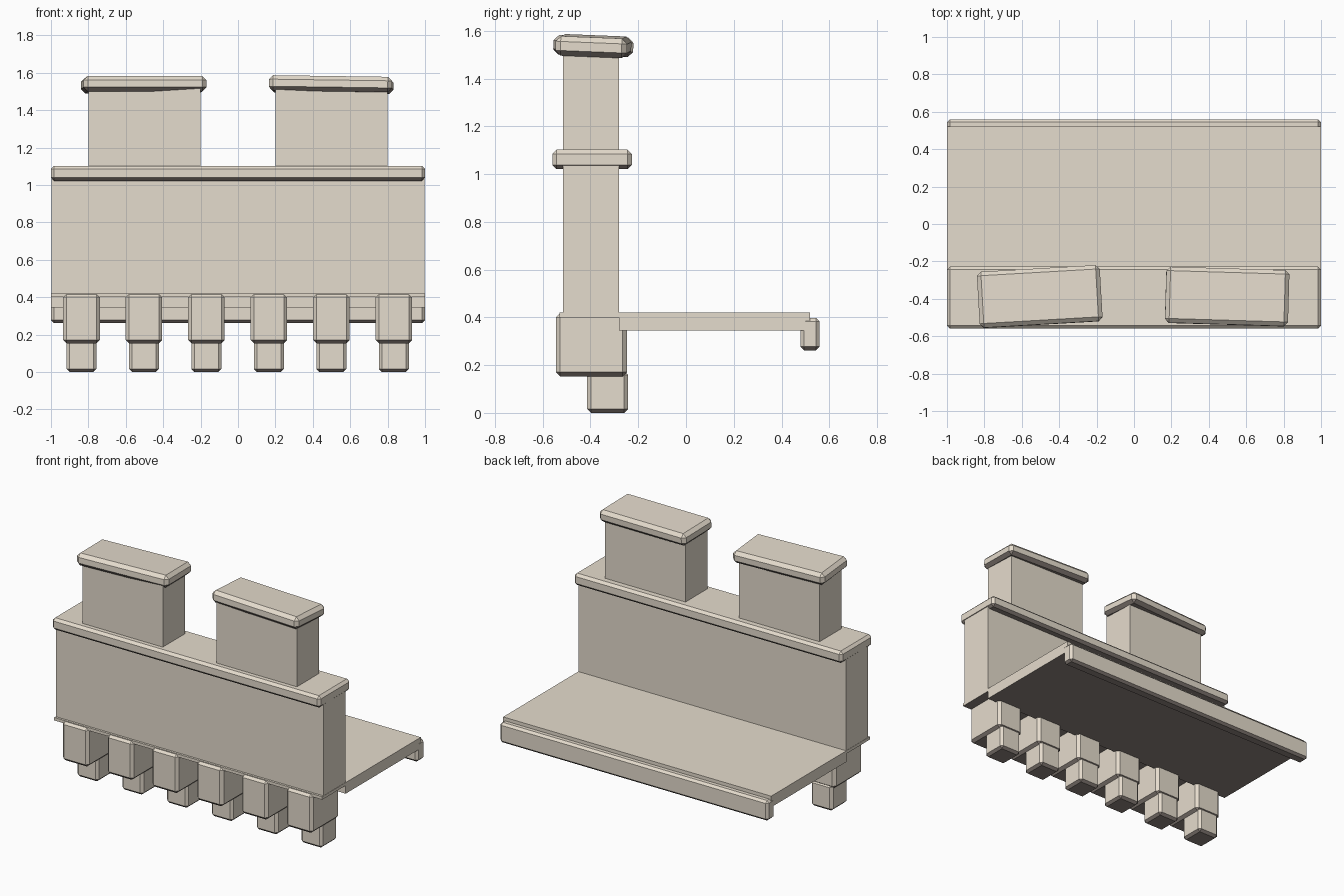
import bpy, bmesh, math

if "Cube" in bpy.data.objects:
    bpy.data.objects.remove(bpy.data.objects["Cube"])


def material(name, rgb):
    mat = bpy.data.materials.new(name)
    mat.diffuse_color = (*rgb, 1)
    mat.use_nodes = True
    mat.node_tree.nodes["Principled BSDF"].inputs["Base Color"].default_value = mat.diffuse_color
    return mat


stone = material("light_beige_stone", (0.785, 0.715, 0.61))
under = material("dark_underside_stone", (0.27, 0.23, 0.205))


def finish(name, bm):
    """Make the object; faces that point downward get the dark stone."""
    bmesh.ops.recalc_face_normals(bm, faces=bm.faces)
    bm.normal_update()
    for f in bm.faces:
        f.material_index = 1 if f.normal.z < -0.5 else 0
    me = bpy.data.meshes.new(name)
    bm.to_mesh(me)
    bm.free()
    me.materials.append(stone)
    me.materials.append(under)
    ob = bpy.data.objects.new(name, me)
    bpy.context.collection.objects.link(ob)
    return ob


def box(name, x, y, z, bevel=0.0, tilt=(0, 0, 0)):
    """Box from (min, max) ranges, with optional chamfer and tilt in degrees."""
    bm = bmesh.new()
    bmesh.ops.create_cube(bm, size=1)
    bmesh.ops.scale(bm, vec=(x[1] - x[0], y[1] - y[0], z[1] - z[0]), verts=bm.verts)
    if bevel:
        bmesh.ops.bevel(bm, geom=bm.edges[:], offset=bevel, offset_type='OFFSET',
                        segments=1, affect='EDGES', profile=0.5)
    ob = finish(name, bm)
    ob.location = (sum(x) / 2, sum(y) / 2, sum(z) / 2)
    ob.rotation_euler = [math.radians(a) for a in tilt]
    return ob


# Walkway floor: stepped profile, thin under the wall, thick behind it
profile = [(-0.53, 0.40), (-0.28, 0.40), (-0.28, 0.345), (0.50, 0.345),
           (0.50, 0.385), (0.52, 0.385), (0.52, 0.42), (-0.53, 0.42)]
bm = bmesh.new()
face = bm.faces.new([bm.verts.new((-0.999, y, z)) for y, z in profile])
ext = bmesh.ops.extrude_face_region(bm, geom=[face])
bmesh.ops.translate(bm, vec=(1.998, 0, 0),
                    verts=[v for v in ext["geom"] if isinstance(v, bmesh.types.BMVert)])
finish("walkway_floor", bm)

# Rear edge trim of the walkway
box("rear_trim", (-1, 1), (0.48, 0.56), (0.262, 0.397), 0.015)

# Parapet wall and its coping
box("parapet_wall", (-0.997, 0.997), (-0.515, -0.28), (0.415, 1.04))
box("wall_coping", (-1, 1), (-0.56, -0.227), (1.022, 1.102), 0.017)

# Two merlons with slightly crooked cap stones
for side, cx, tilt in (("left", -0.504, (-2.3, 0, 3.3)),
                       ("right", 0.498, (-2.3, 0.8, -1.7))):
    mx = 0.5 if side == "right" else -0.5
    box(side + "_merlon", (mx - 0.3, mx + 0.3), (-0.515, -0.28), (1.09, 1.53))
    box(side + "_cap_stone", (cx - 0.329, cx + 0.329), (-0.538, -0.238),
        (1.495, 1.577), 0.022, tilt)

# Row of six stepped corbels
for i in range(6):
    cx = -0.837 + i * 0.334
    box(f"upper_corbel_{i + 1}", (cx - 0.098, cx + 0.098), (-0.545, -0.247),
        (0.153, 0.418), 0.018)
    box(f"lower_corbel_{i + 1}", (cx - 0.08, cx + 0.08), (-0.414, -0.243),
        (0.0, 0.175), 0.016)
